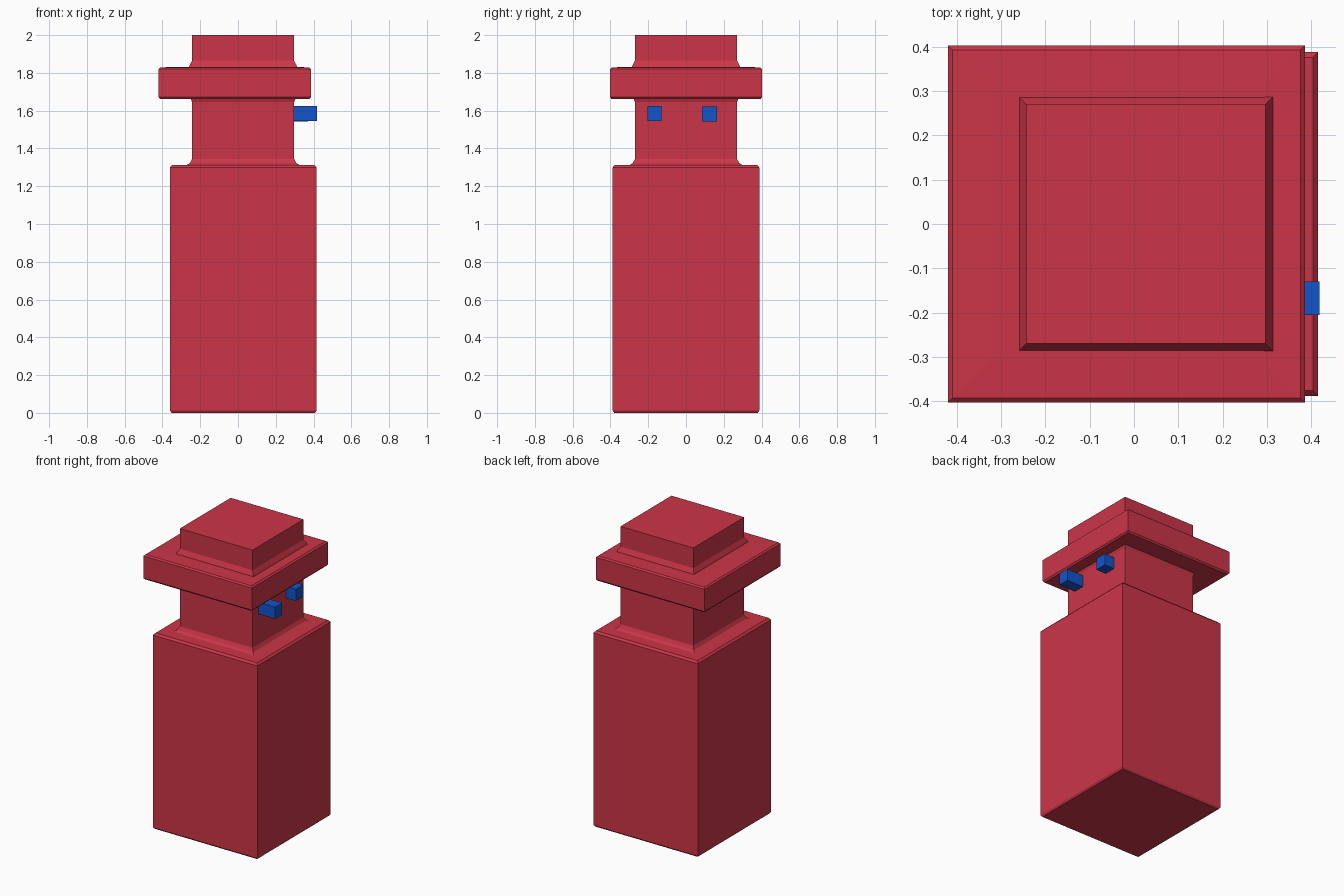
import bpy
import bmesh
from mathutils import Matrix, Vector

cube = bpy.data.objects.get("Cube")
if cube:
    bpy.data.objects.remove(cube, do_unlink=True)


def make_material(name, rgb):
    mat = bpy.data.materials.new(name)
    mat.use_nodes = True
    mat.diffuse_color = (*rgb, 1)
    mat.node_tree.nodes["Principled BSDF"].inputs["Base Color"].default_value = (*rgb, 1)
    return mat


def add_object(name, bm, mat):
    bmesh.ops.recalc_face_normals(bm, faces=bm.faces)
    mesh = bpy.data.meshes.new(name)
    bm.to_mesh(mesh)
    bm.free()
    mesh.materials.append(mat)
    obj = bpy.data.objects.new(name, mesh)
    bpy.context.collection.objects.link(obj)
    return obj


def square_loft(name, center_x, profile, mat):
    """Stack square rings given as (half width, height) and cap both ends."""
    bm = bmesh.new()
    rings = []
    for half, z in profile:
        rings.append([bm.verts.new((center_x + sx * half, sy * half, z))
                      for sx, sy in ((-1, -1), (1, -1), (1, 1), (-1, 1))])
    for low, high in zip(rings, rings[1:]):
        for i in range(4):
            j = (i + 1) % 4
            bm.faces.new((low[i], low[j], high[j], high[i]))
    bm.faces.new(rings[0][::-1])
    bm.faces.new(rings[-1])
    return add_object(name, bm, mat)


def box(name, low, high, mat):
    low, high = Vector(low), Vector(high)
    bm = bmesh.new()
    bmesh.ops.create_cube(bm, size=1, matrix=Matrix.Translation((low + high) / 2)
                          @ Matrix.Diagonal((*(high - low), 1)))
    return add_object(name, bm, mat)


red = make_material("red", (0.6, 0.036, 0.063))
blue = make_material("blue", (0.006, 0.09, 0.6))

# Tall body with softened top and bottom edges
square_loft("body", 0.028, [(0.38, 0), (0.388, 0.012), (0.388, 1.3), (0.376, 1.313)], red)

# Head flaring slightly into the body and the brim
square_loft("head", 0.027, [(0.3, 1.312), (0.282, 1.322), (0.27, 1.345),
                            (0.27, 1.645), (0.28, 1.67)], red)

# Hat brim, set a little further back than the head
square_loft("hat_brim", -0.017, [(0.395, 1.662), (0.403, 1.672),
                                 (0.403, 1.82), (0.393, 1.829), (0.3, 1.832)], red)

# Hat crown with a flared foot
square_loft("hat_crown", 0.027, [(0.287, 1.83), (0.283, 1.84), (0.27, 1.865), (0.27, 2)], red)

# Peg eyes of unequal length
box("right_eye", (0.28, -0.205, 1.546), (0.419, -0.13, 1.625), blue)
box("left_eye", (0.28, 0.085, 1.543), (0.37, 0.165, 1.621), blue)
